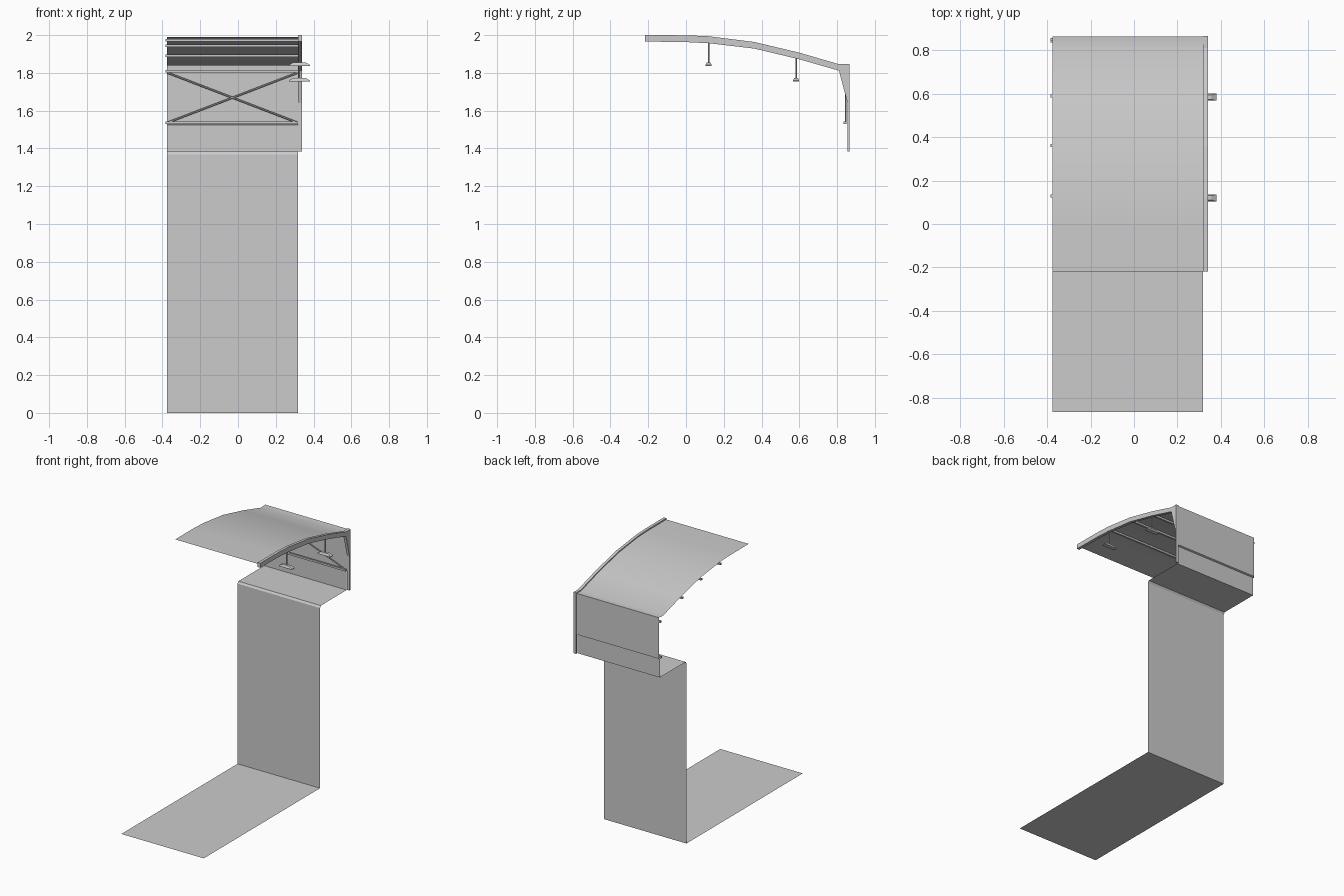
import bpy, bmesh
from mathutils import Vector

if "Cube" in bpy.data.objects:
    bpy.data.objects.remove(bpy.data.objects["Cube"])

X0, X1 = -0.375, 0.318


def make(name, verts, faces, recalc=False):
    me = bpy.data.meshes.new(name)
    bm = bmesh.new()
    vs = [bm.verts.new(v) for v in verts]
    for f in faces:
        bm.faces.new([vs[i] for i in f])
    if recalc:
        bmesh.ops.recalc_face_normals(bm, faces=bm.faces)
    bm.to_mesh(me)
    bm.free()
    ob = bpy.data.objects.new(name, me)
    bpy.context.collection.objects.link(ob)
    return ob


def sheet(name, profile, x0=X0, x1=X1):
    """Open sheet: a (y, z) path swept along x."""
    n = len(profile)
    verts = [(x, y, z) for x in (x0, x1) for y, z in profile]
    return make(name, verts, [(i, i + n, i + n + 1, i + 1) for i in range(n - 1)])


def prism(name, outline, x0, x1):
    """Closed solid: a (y, z) outline extruded along x."""
    n = len(outline)
    verts = [(x, y, z) for x in (x0, x1) for y, z in outline]
    faces = [(i, (i + 1) % n, (i + 1) % n + n, i + n) for i in range(n)]
    faces += [tuple(range(n)), tuple(range(n, 2 * n))]
    return make(name, verts, faces, True)


def bar(name, y, z, h, x0=-0.384, x1=0.318):
    a = h / 2
    return prism(name, [(y - a, z - a), (y + a, z - a), (y + a, z + a), (y - a, z + a)], x0, x1)


def rod(name, a, b, r, sides=6):
    a, b = Vector(a), Vector(b)
    bpy.ops.mesh.primitive_cylinder_add(vertices=sides, radius=r, depth=(b - a).length,
                                        location=(a + b) / 2,
                                        rotation=(b - a).to_track_quat('Z', 'Y').to_euler())
    ob = bpy.context.object
    ob.name = name
    return ob


# Platform floor, riser wall with chamfered lip, and ledge behind it
sheet("floor", [(-0.865, 0), (0.53, 0)])
sheet("riser_wall", [(0.53, 0), (0.53, 1.368)])
sheet("ledge_lip", [(0.53, 1.368), (0.54, 1.383)])
sheet("ledge", [(0.54, 1.383), (0.85, 1.383)])

# Back wall: the upper panel steps out over the lower one
sheet("back_wall_lower", [(0.85, 1.383), (0.85, 1.525)])
sheet("back_wall_step", [(0.85, 1.525), (0.862, 1.53)])
sheet("back_wall_upper", [(0.862, 1.53), (0.862, 1.842)])

# Curved canopy roof
top = [(-0.218, 1.998), (0.0, 1.998), (0.12, 1.994), (0.36, 1.964), (0.6, 1.907), (0.81, 1.846)]
roof = sheet("roof", [(y, z - 0.008) for y, z in top] + [(0.862, 1.842)])
bpy.context.view_layer.objects.active = roof
roof.select_set(True)
bpy.ops.object.shade_smooth_by_angle()
roof.select_set(False)

# Solid end frame following the roof and back wall
top[0], top[1] = (-0.218, 2.0), (0.0, 1.999)
under = [(0.855, 1.383), (0.855, 1.64), (0.81, 1.812), (0.6, 1.872), (0.36, 1.929),
         (0.12, 1.957), (0.0, 1.963), (-0.218, 1.966)]
prism("end_frame", top + [(0.865, 1.846), (0.865, 1.383)] + under, X1, 0.34)

# Purlins under the roof and rails on the back wall
for y, z in ((0.128, 1.972), (0.36, 1.944), (0.588, 1.89)):
    bar("purlin", y, z, 0.014)
bar("back_top_rail", 0.848, 1.808, 0.014)
bar("back_middle_rail", 0.842, 1.536, 0.014)

# Crossed bracing on the back wall
for za, zb in ((1.8, 1.537), (1.537, 1.8)):
    rod("cross_brace", (-0.372, 0.845, za), (0.314, 0.845, zb), 0.005)

# Hanging lamps: slim stem with a tapered shade
for y, z, ceiling in ((0.12, 1.837, 1.965), (0.583, 1.755, 1.885)):
    rod("lamp_stem", (0.325, y, z + 0.01), (0.325, y, ceiling), 0.004)
    rings = ((0.055, 0.016, 0), (0.055, 0.016, 0.005), (0.032, 0.010, 0.019))
    verts = [(0.325 + sx * w, y + sy * d, z + h) for w, d, h in rings
             for sx, sy in ((-1, -1), (1, -1), (1, 1), (-1, 1))]
    faces = [(k + i, k + (i + 1) % 4, k + 4 + (i + 1) % 4, k + 4 + i) for k in (0, 4) for i in range(4)]
    make("lamp_shade", verts, faces + [(0, 1, 2, 3), (8, 9, 10, 11)], True)
